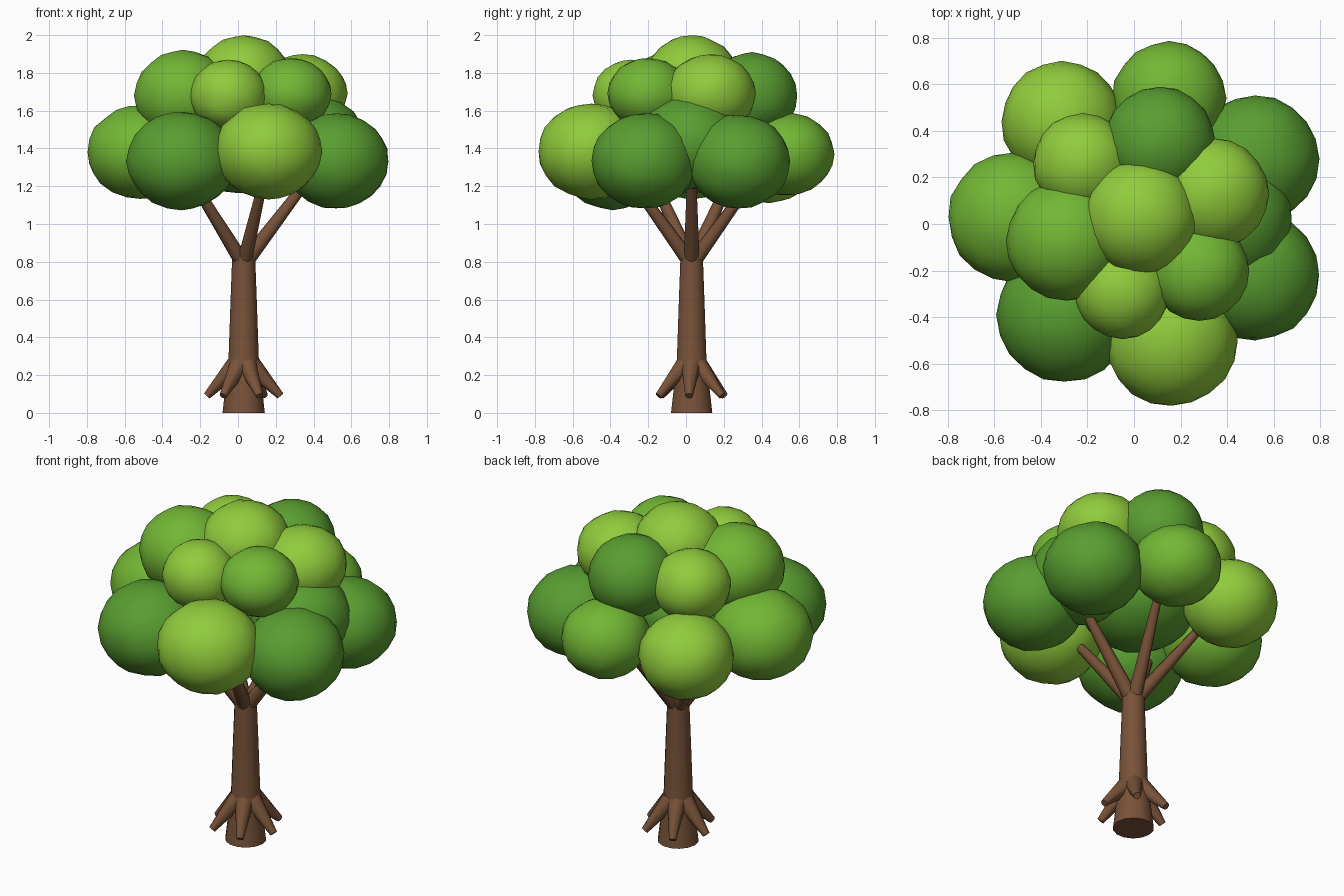
import bpy, math, random
from mathutils import Vector

if "Cube" in bpy.data.objects:
    bpy.data.objects.remove(bpy.data.objects["Cube"])

random.seed(4)


def material(name, rgb):
    m = bpy.data.materials.new(name)
    m.diffuse_color = (*rgb, 1)
    m.use_nodes = True
    m.node_tree.nodes["Principled BSDF"].inputs["Base Color"].default_value = m.diffuse_color
    return m


BARK = material("bark", (0.19, 0.085, 0.04))
GREENS = {
    "light": material("light_green", (0.28, 0.60, 0.045)),
    "mid": material("mid_green", (0.17, 0.47, 0.035)),
    "dark": material("dark_green", (0.10, 0.34, 0.03)),
}
CX, CY = 0.03, 0.03  # trunk axis


def finish(name, mat, angle):
    o = bpy.context.object
    o.name = name
    o.data.materials.append(mat)
    bpy.ops.object.shade_smooth_by_angle(angle=math.radians(angle))
    return o


def limb(name, a, b, r1, r2, sides=8):
    """Tapered cone running from a to b."""
    a, b = Vector(a), Vector(b)
    d = b - a
    bpy.ops.mesh.primitive_cone_add(vertices=sides, radius1=r1, radius2=r2,
                                    depth=d.length, location=(a + b) / 2,
                                    rotation=d.to_track_quat('Z', 'Y').to_euler())
    finish(name, BARK, 50)


def around(angle, r, z):
    return (CX + r * math.cos(angle), CY + r * math.sin(angle), z)


def clump(name, mat, c, r, rz):
    """Squashed, slightly lumpy ball of leaves."""
    bpy.ops.mesh.primitive_ico_sphere_add(subdivisions=3, radius=1, location=c)
    o = finish(name, mat, 60)
    for v in o.data.vertices:
        k = random.uniform(0.98, 1.01)
        v.co = Vector((v.co.x * r, v.co.y * r, v.co.z * rz)) * k


# Trunk: turned profile
profile = [(0.112, 0), (0.095, 0.15), (0.08, 0.29), (0.07, 0.58), (0.06, 0.85)]
N = 14
verts = [around(2 * math.pi * i / N, r, z) for r, z in profile for i in range(N)]
faces = [(k * N + i, k * N + (i + 1) % N, (k + 1) * N + (i + 1) % N, (k + 1) * N + i)
         for k in range(len(profile) - 1) for i in range(N)]
faces += [tuple(reversed(range(N))), tuple(range(len(verts) - N, len(verts)))]
mesh = bpy.data.meshes.new("trunk")
mesh.from_pydata(verts, [], faces)
trunk = bpy.data.objects.new("trunk", mesh)
bpy.context.collection.objects.link(trunk)
bpy.context.view_layer.objects.active = trunk
trunk.select_set(True)
finish("trunk", BARK, 50)

# Flared roots
for i in range(6):
    t = math.radians(60 * i - 4)
    limb(f"root_{i + 1}", around(t, 0.045, 0.25), around(t, 0.195, 0.09), 0.052, 0.02)

# Branches
for i in range(5):
    t = math.radians(72 * i)
    limb(f"branch_{i + 1}", around(t, 0.01, 0.80), around(t, 0.36, 1.26), 0.042, 0.024)

# Leaf clumps: colour, centre, horizontal radius, vertical radius
CLUMPS = [
    # lower ring
    ("mid", (-0.52, 0.03, 1.38), 0.28, 0.25),
    ("dark", (-0.30, -0.39, 1.335), 0.29, 0.26),
    ("light", (0.16, -0.50, 1.385), 0.285, 0.255),
    ("dark", (0.52, -0.22, 1.335), 0.28, 0.255),
    ("dark", (0.52, 0.28, 1.33), 0.275, 0.25),
    ("mid", (0.15, 0.54, 1.37), 0.245, 0.22),
    ("light", (-0.31, 0.44, 1.35), 0.26, 0.24),
    # inner fill
    ("dark", (0.40, 0.02, 1.43), 0.28, 0.25),
    ("dark", (0.0, 0.03, 1.42), 0.32, 0.26),
    # upper ring
    ("mid", (-0.29, -0.07, 1.68), 0.26, 0.24),
    ("light", (-0.05, -0.29, 1.68), 0.205, 0.19),
    ("mid", (0.28, -0.20, 1.69), 0.215, 0.19),
    ("light", (0.34, 0.13, 1.69), 0.24, 0.21),
    ("dark", (0.11, 0.35, 1.68), 0.24, 0.23),
    ("light", (-0.22, 0.26, 1.68), 0.215, 0.20),
    # crown top
    ("light", (0.03, 0.03, 1.78), 0.245, 0.22),
]
for i, (colour, c, r, rz) in enumerate(CLUMPS):
    clump(f"leaf_clump_{i + 1}", GREENS[colour], c, r, rz)
